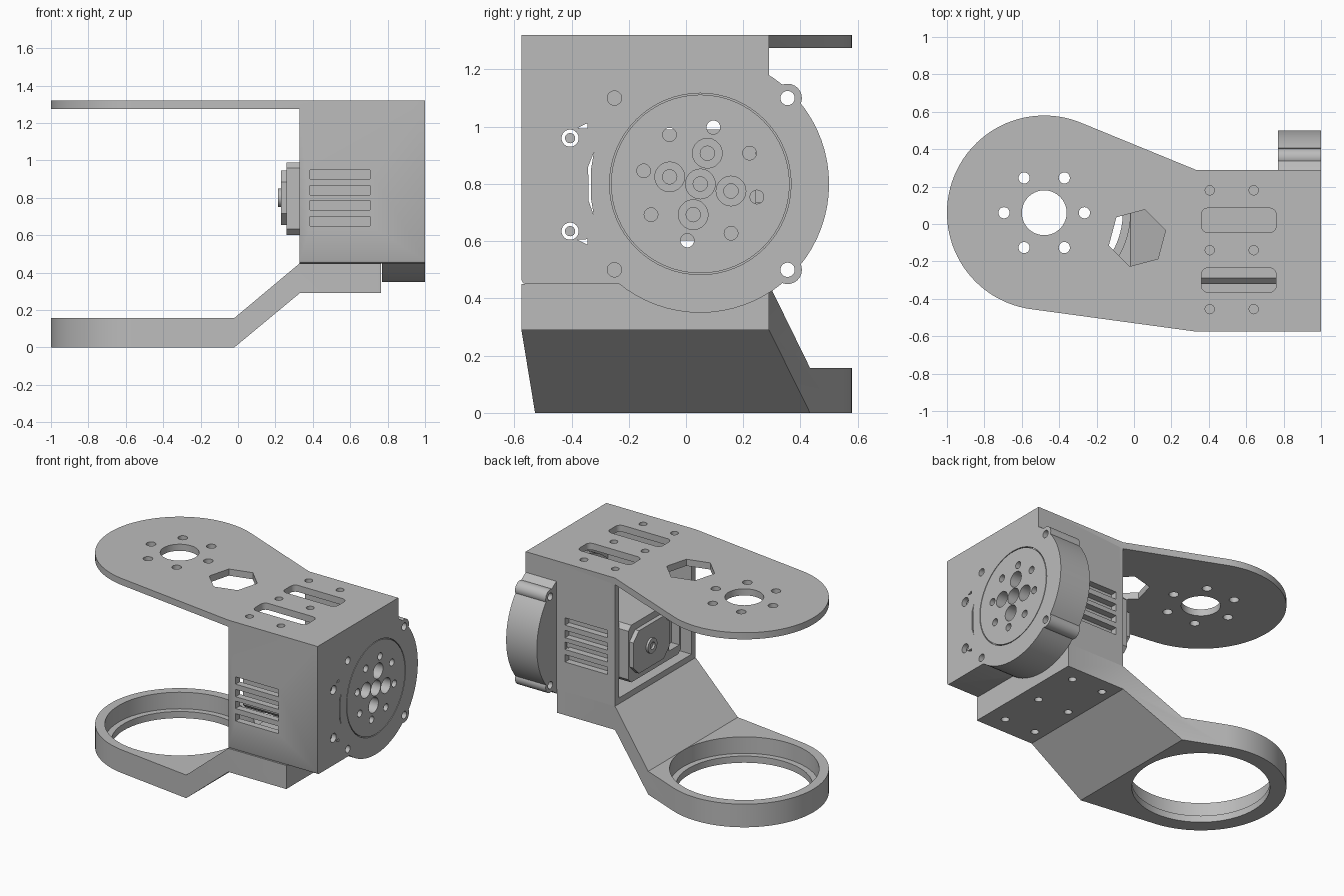
import bpy, bmesh
from math import sin, cos, pi, radians, atan2, acos, hypot

cube = bpy.data.objects.get("Cube")
if cube:
    bpy.data.objects.remove(cube, do_unlink=True)

grey = bpy.data.materials.new("plain grey")
grey.use_nodes = True
tone = (0.5, 0.5, 0.5, 1)
grey.diffuse_color = tone
grey.node_tree.nodes["Principled BSDF"].inputs["Base Color"].default_value = tone


# ---------- outline helpers ----------
def circle(u, v, r, n=24):
    return [(u + r * cos(2 * pi * i / n), v + r * sin(2 * pi * i / n)) for i in range(n)]


def rect(u0, u1, v0, v1):
    return [(u0, v0), (u1, v0), (u1, v1), (u0, v1)]


def soft_rect(u0, u1, v0, v1, r, steps=5):
    """Rectangle with rounded corners; one step gives chamfers."""
    centres = [(u1 - r, v1 - r), (u0 + r, v1 - r), (u0 + r, v0 + r), (u1 - r, v0 + r)]
    return [(cu + r * cos((k + i / steps) * pi / 2), cv + r * sin((k + i / steps) * pi / 2))
            for k, (cu, cv) in enumerate(centres) for i in range(steps + 1)]


def ring_of(u, v, r, n, start, size, sides=20):
    """Circular pattern of round outlines."""
    return [circle(u + r * cos(start + 2 * pi * k / n), v + r * sin(start + 2 * pi * k / n),
                   size, sides) for k in range(n)]


# ---------- solid helpers ----------
def prism(name, loops, axis, lo, hi):
    """Extrude closed outlines along an axis."""
    place = {"x": lambda u, v, w: (w, u, v),
             "y": lambda u, v, w: (u, w, v),
             "z": lambda u, v, w: (u, v, w)}[axis]
    bm = bmesh.new()
    for loop in loops:
        a = [bm.verts.new(place(u, v, lo)) for u, v in loop]
        b = [bm.verts.new(place(u, v, hi)) for u, v in loop]
        bm.faces.new(a)
        bm.faces.new(b[::-1])
        for i in range(len(a)):
            j = (i + 1) % len(a)
            bm.faces.new((a[j], a[i], b[i], b[j]))
    bmesh.ops.recalc_face_normals(bm, faces=bm.faces)
    mesh = bpy.data.meshes.new(name)
    bm.to_mesh(mesh)
    bm.free()
    mesh.materials.append(grey)
    obj = bpy.data.objects.new(name, mesh)
    bpy.context.collection.objects.link(obj)
    return obj


def combine(obj, other, mode):
    mod = obj.modifiers.new("combine", "BOOLEAN")
    mod.operation, mod.solver, mod.object = mode, "EXACT", other
    bpy.context.view_layer.objects.active = obj
    bpy.ops.object.modifier_apply(modifier=mod.name)
    bpy.data.objects.remove(other, do_unlink=True)


def cut(obj, loops, axis, lo, hi):
    combine(obj, prism("cutter", loops, axis, lo, hi), "DIFFERENCE")


# ---------- shared dimensions ----------
CX, CY, R = -0.48, 0.06, 0.52           # round end of both arms
X0, Y0, Y1 = 0.33, -0.575, 0.29         # housing corner lines
HY, HZ = 0.05, 0.80                     # output shaft axis


def arm_plan(x_end):
    """Round end joined by tangents to a rectangular tail."""
    def tangent(x, y, side):
        dx, dy = x - CX, y - CY
        return atan2(dy, dx) + side * acos(R / hypot(dx, dy))
    a0 = tangent(X0, Y1, 1)
    a1 = tangent(X0, Y0, -1) + 2 * pi
    n = 56
    arc = [(CX + R * cos(a0 + (a1 - a0) * i / n), CY + R * sin(a0 + (a1 - a0) * i / n))
           for i in range(n + 1)]
    return arc + [(X0, Y0), (x_end, Y0), (x_end, Y1), (X0, Y1)]


mount_holes = [circle(x, y, 0.025, 16) for x in (0.405, 0.64) for y in (0.18, -0.14, -0.455)]

# ---------- housing with upper arm ----------
section = [(Y0, 0.465), (Y0 + 0.005, 0.454), (Y0 + 0.015, 0.45), (Y1, 0.45), (Y1, 1.32), (Y0, 1.32)]
housing = prism("housing_and_upper_arm", [section], "x", X0, 1.0)
cut(housing, [rect(Y0 + 0.045, Y1 - 0.045, 0.49, 1.275)], "x", 0.2, 0.955)
combine(housing, prism("plate", [arm_plan(1.0)], "z", 1.275, 1.32), "UNION")

# round output boss with two screw lugs
boss = prism("boss", [circle(HY, HZ, 0.45, 72)], "x", 0.77, 1.0)
for z in (0.5, 1.1):
    combine(boss, prism("lug", [circle(0.355, z, 0.05)], "x", 0.77, 1.0), "UNION")
combine(housing, boss, "UNION")

# upper arm openings
hexagon = [(0.017 + 0.157 * cos(radians(75 + 60 * k)), -0.075 + 0.157 * sin(radians(75 + 60 * k)))
           for k in range(6)]
slots = [soft_rect(0.36, 0.76, y, y + 0.13, 0.035) for y in (-0.045, -0.365)]
cut(housing, [circle(CX, CY, 0.12, 40), hexagon] + ring_of(CX, CY, 0.215, 6, 0, 0.03)
    + mount_holes + slots, "z", 1.2, 1.4)

# side vents through both walls
cut(housing, [rect(0.385, 0.705, z, z + 0.05) for z in (0.65, 0.735, 0.815, 0.9)], "y", -0.7, 0.4)

# output face: seam around the horn, screw pattern and clearance openings
seam = prism("seam", [circle(HY, HZ, 0.317, 64)], "x", 0.985, 1.1)
cut(seam, [circle(HY, HZ, 0.312, 64)], "x", 0.9, 1.2)
combine(housing, seam, "DIFFERENCE")
turn = radians(77)
cut(housing, ring_of(HY, HZ, 0.11, 4, turn, 0.052) + [circle(HY, HZ, 0.052)]
    + [circle(-0.25, z, 0.025) for z in (0.5, 1.1)]
    + [circle(-0.405, z, 0.03) for z in (0.635, 0.96)], "x", 0.9, 1.1)
cut(housing, ring_of(HY, HZ, 0.11, 4, turn, 0.025) + [circle(HY, HZ, 0.025)], "x", 0.84, 1.0)
clearance = [(-0.322, 0.69), (-0.34, 0.74), (-0.342, 0.86), (-0.322, 0.91), (-0.332, 0.85), (-0.332, 0.75)]
wedges = [[(-0.38, HZ + s * 0.195), (-0.345, HZ + s * 0.193), (-0.345, HZ + s * 0.212)] for s in (-1, 1)]
cut(housing, ring_of(HY, HZ, 0.203, 8, turn, 0.024) + [clearance] + wedges
    + [circle(0.355, z, 0.025) for z in (0.5, 1.1)], "x", 0.7, 1.1)

# screws seated in the output face
screws = prism("face_screws", [circle(-0.405, z, 0.018, 16) for z in (0.635, 0.96)], "x", 0.89, 0.975)

# ---------- lower arm ----------
lower = prism("lower_arm", [arm_plan(0.765)], "z", -0.1, 0.6)
profile = [(-1.2, 0), (-0.02, 0), (X0, 0.29), (0.9, 0.29), (0.9, 0.45), (X0, 0.45), (-0.02, 0.157), (-1.2, 0.157)]
combine(lower, prism("profile", [profile], "y", -1, 1), "INTERSECT")
cut(lower, [circle(CX, CY, 0.46, 72)], "z", 0.045, 0.3)
cut(lower, [circle(CX, CY, 0.42, 72)], "z", -0.1, 0.1)
cut(lower, mount_holes, "z", 0.2, 0.4)

# ---------- motor inside the housing ----------
motor = prism("motor_body", [soft_rect(-0.32, 0.245, 0.602, 0.99, 0.03, 1)], "x", 0.26, 0.82)
cut(motor, [rect(-0.30, -0.19, 0.66, 0.93)], "x", 0.2, 0.32)
cover = prism("motor_cover", [soft_rect(-0.15, 0.235, 0.655, 0.945, 0.06, 1)], "x", 0.23, 0.27)
hub = prism("motor_hub", [circle(HY, HZ, 0.05, 32)], "x", 0.215, 0.26)
cut(hub, [circle(HY, HZ, 0.024)], "x", 0.1, 0.24)

# ---------- shading ----------
bpy.ops.object.select_all(action="DESELECT")
for obj in (housing, screws, lower, motor, cover, hub):
    obj.select_set(True)
bpy.context.view_layer.objects.active = housing
bpy.ops.object.shade_smooth_by_angle(angle=radians(25))
